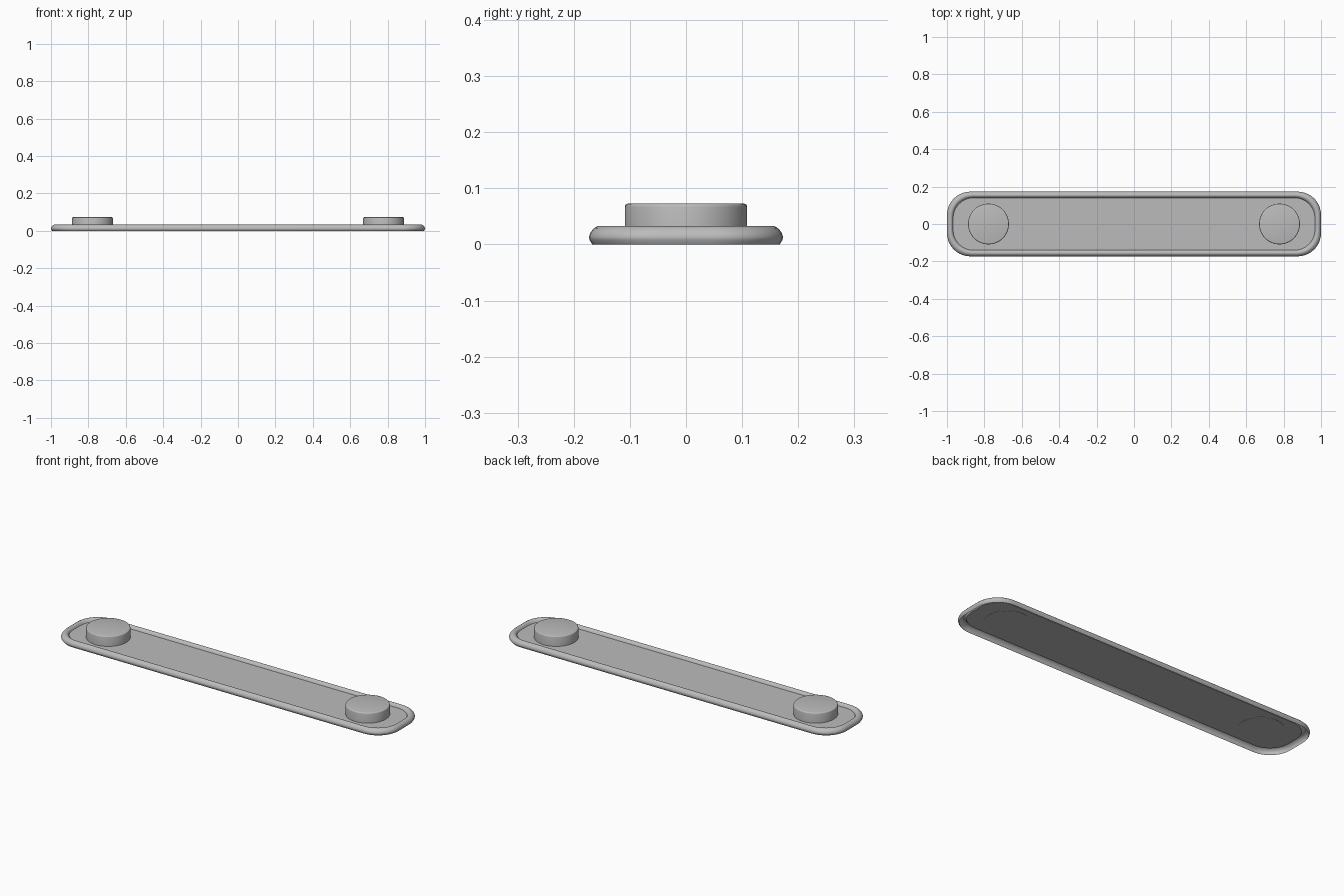
import bpy, bmesh, math

cube = bpy.data.objects.get("Cube")
if cube:
    bpy.data.objects.remove(cube, do_unlink=True)

grey = bpy.data.materials.new("plain grey")
grey.use_nodes = True
grey.diffuse_color = (0.5, 0.5, 0.5, 1)
grey.node_tree.nodes["Principled BSDF"].inputs["Base Color"].default_value = (0.5, 0.5, 0.5, 1)

HALF_X, HALF_Y, RADIUS = 1.0, 0.173, 0.125
FLOOR_Z, FLOOR_INSET = 0.018, 0.033


def outline(inset, z, steps=10):
    """Rounded rectangle, moved in from the outer edge by inset."""
    r = RADIUS - 0.5 * inset
    cx, cy = HALF_X - inset - r, HALF_Y - inset - r
    points = []
    for quarter, (sx, sy) in enumerate([(1, 1), (-1, 1), (-1, -1), (1, -1)]):
        for i in range(steps + 1):
            a = (quarter + i / steps) * math.pi / 2
            points.append((sx * cx + r * math.cos(a), sy * cy + r * math.sin(a), z))
    return points


def finish(bm, name, angle=35):
    mesh = bpy.data.meshes.new(name)
    bm.to_mesh(mesh)
    bm.free()
    mesh.materials.append(grey)
    obj = bpy.data.objects.new(name, mesh)
    bpy.context.collection.objects.link(obj)
    bpy.ops.object.select_all(action='DESELECT')
    obj.select_set(True)
    bpy.context.view_layer.objects.active = obj
    bpy.ops.object.shade_smooth_by_angle(angle=math.radians(angle))
    return obj


# Rounded rim, open underneath: (inset, height) from outer foot to inner foot
profile = [(0.006, 0), (0.001, 0.008), (0, 0.014), (0.003, 0.022), (0.009, 0.029),
           (0.016, 0.033), (0.023, 0.032), (0.029, 0.027), (FLOOR_INSET, FLOOR_Z)]
bm = bmesh.new()
rings = [[bm.verts.new(p) for p in outline(*step)] for step in profile]
for low, high in zip(rings, rings[1:]):
    for i in range(len(low)):
        j = (i + 1) % len(low)
        bm.faces.new((low[i], low[j], high[j], high[i]))
finish(bm, "rim", 50)

# Flat floor panel inside the rim
bm = bmesh.new()
bm.faces.new([bm.verts.new(p) for p in outline(FLOOR_INSET, FLOOR_Z)])
finish(bm, "floor_panel")

# Round knobs with softened top edges, just showing through the floor
for name, x in (("left_knob", 0.778), ("right_knob", -0.778)):
    bottom, top = FLOOR_Z - 0.001, 0.073
    bm = bmesh.new()
    bmesh.ops.create_cone(bm, cap_ends=True, segments=48, radius1=0.109,
                          radius2=0.109, depth=top - bottom)
    bmesh.ops.translate(bm, verts=bm.verts, vec=(x, 0, (top + bottom) / 2))
    top_edges = [e for e in bm.edges if all(v.co.z > top - 0.001 for v in e.verts)]
    bmesh.ops.bevel(bm, geom=top_edges, offset=0.006, segments=3, profile=0.5, affect='EDGES')
    finish(bm, name)
